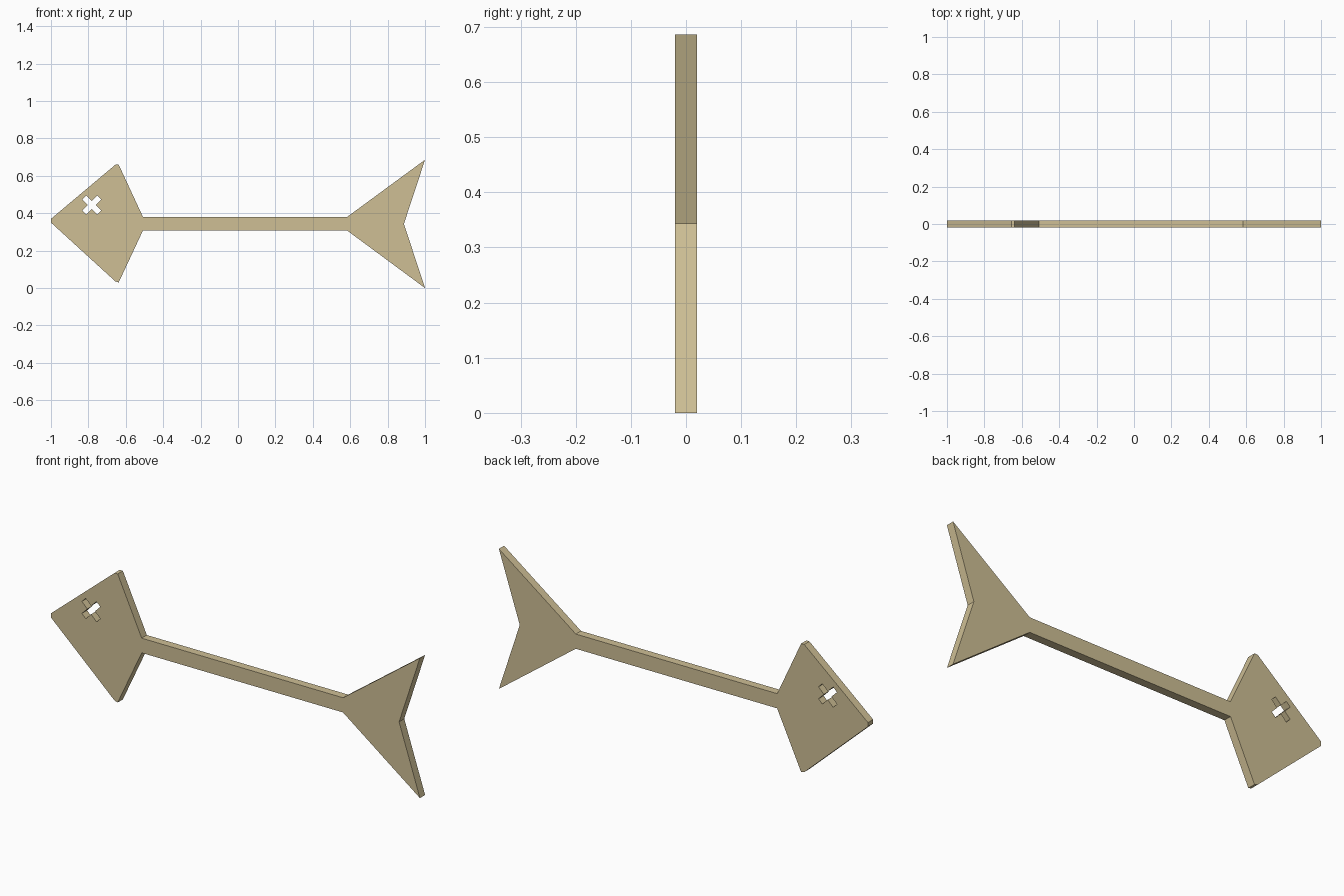
import bpy, math

if "Cube" in bpy.data.objects:
    bpy.data.objects.remove(bpy.data.objects["Cube"])

T = 0.02  # half thickness

# Flat outline (x, z): nose, head, bar, forked tail
outline = [(-1, 0.37), (-0.655, 0.66), (-0.638, 0.66), (-0.508, 0.38), (0.583, 0.38),
           (1, 0.686), (0.887, 0.343), (1, 0), (0.583, 0.308), (-0.508, 0.308),
           (-0.638, 0.03), (-0.655, 0.035), (-1, 0.35)]

# Cross-shaped eye hole, one arm repeated four times
L, W = 0.056, 0.0145
eye = []
for i in range(4):
    a = math.radians(45 + 90 * i)
    for u, v in ((L, -W), (L, W), (W, W)):
        eye.append((-0.782 + u * math.cos(a) - v * math.sin(a),
                    0.444 + u * math.sin(a) + v * math.cos(a)))

curve = bpy.data.curves.new("fish_plate", 'CURVE')
curve.dimensions = '2D'
curve.fill_mode = 'BOTH'
curve.extrude = T
for pts in (outline, eye):
    s = curve.splines.new('POLY')
    s.points.add(len(pts) - 1)
    for p, (x, z) in zip(s.points, pts):
        p.co = (x, z, 0, 1)
    s.use_cyclic_u = True

# Stand the plate upright and turn it into a mesh
plate = bpy.data.objects.new("fish_plate", curve)
bpy.context.collection.objects.link(plate)
plate.rotation_euler.x = math.pi / 2
bpy.context.view_layer.objects.active = plate
plate.select_set(True)
bpy.ops.object.convert(target='MESH')
plate = bpy.context.object
for poly in plate.data.polygons:
    poly.use_smooth = False

# Pale wood colour
wood = bpy.data.materials.new("pale_wood")
wood.diffuse_color = (0.62, 0.52, 0.30, 1)
wood.use_nodes = True
wood.node_tree.nodes["Principled BSDF"].inputs["Base Color"].default_value = wood.diffuse_color
plate.data.materials.clear()
plate.data.materials.append(wood)
